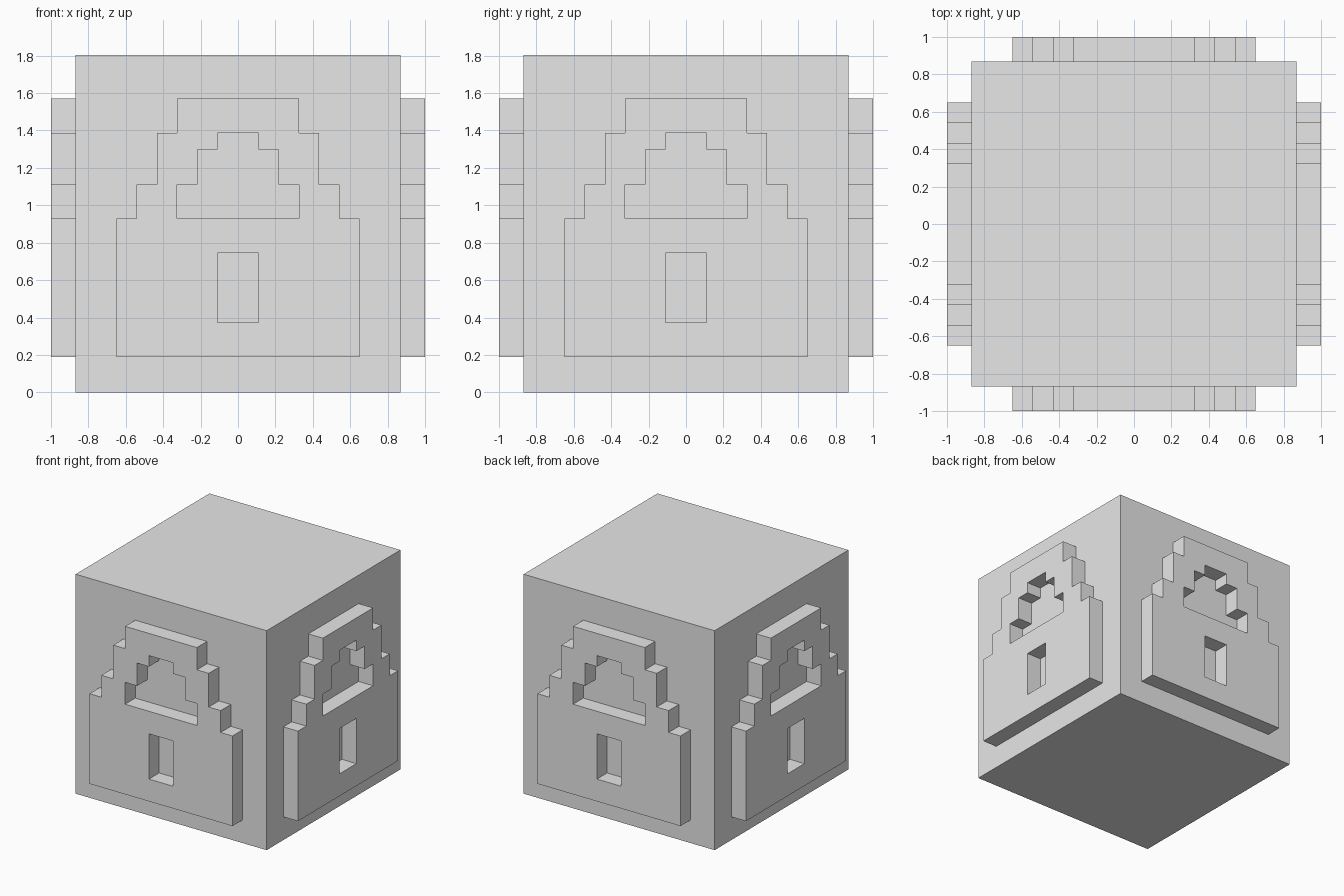
import bpy, bmesh, math
from mathutils import Matrix

if "Cube" in bpy.data.objects:
    bpy.data.objects.remove(bpy.data.objects["Cube"])

HALF, HEIGHT = 0.868, 1.803   # block half width and height
SINK = 0.86                   # emblem backs start just inside the block

grey = bpy.data.materials.new("plain grey")
grey.diffuse_color = (0.8, 0.8, 0.8, 1.0)
grey.use_nodes = True
grey.node_tree.nodes["Principled BSDF"].inputs["Base Color"].default_value = grey.diffuse_color


def stepped(base, steps):
    """Symmetric stepped outline: base height, then (half width, top) tiers going up."""
    right, z = [], base
    for half, top in steps:
        right += [(half, z), (half, top)]
        z = top
    return right + [(-x, z) for x, z in reversed(right)]


# Central block
bm = bmesh.new()
bmesh.ops.create_cube(bm, size=1.0, matrix=Matrix.Translation((0, 0, HEIGHT / 2))
                      @ Matrix.Diagonal((2 * HALF, 2 * HALF, HEIGHT, 1)))
mesh = bpy.data.meshes.new("block")
bm.to_mesh(mesh)
bm.free()
mesh.materials.append(grey)
bpy.context.collection.objects.link(bpy.data.objects.new("block", mesh))

# Padlock emblem: body outline, shackle opening and keyhole
outlines = [
    stepped(0.19, [(0.65, 0.93), (0.542, 1.11), (0.434, 1.387), (0.326, 1.57)]),
    stepped(0.93, [(0.326, 1.11), (0.217, 1.297), (0.109, 1.387)]),
    stepped(0.373, [(0.109, 0.745)]),
]
curve = bpy.data.curves.new("padlock_outline", 'CURVE')
curve.dimensions = '2D'
curve.fill_mode = 'BOTH'
curve.extrude = (1.0 - SINK) / 2
for pts in outlines:
    sp = curve.splines.new('POLY')
    sp.points.add(len(pts) - 1)
    for p, (x, z) in zip(sp.points, pts):
        p.co = (x, z, 0, 1)
    sp.use_cyclic_u = True

# Turn the filled outline into a mesh standing on the front face
helper = bpy.data.objects.new("padlock_outline", curve)
bpy.context.collection.objects.link(helper)
bpy.context.view_layer.update()
plate = bpy.data.meshes.new_from_object(
    helper.evaluated_get(bpy.context.evaluated_depsgraph_get()))
bpy.data.objects.remove(helper)
plate.transform(Matrix.Translation((0, -(1.0 + SINK) / 2, 0))
                @ Matrix.Rotation(math.pi / 2, 4, 'X'))
bm = bmesh.new()
bm.from_mesh(plate)
bmesh.ops.remove_doubles(bm, verts=bm.verts, dist=1e-4)
bmesh.ops.recalc_face_normals(bm, faces=bm.faces)
for f in bm.faces:
    f.smooth = False
bm.to_mesh(plate)
bm.free()
plate.name = "padlock_emblem"
plate.materials.clear()
plate.materials.append(grey)

# One emblem on each side
for i, side in enumerate(("front", "right", "back", "left")):
    ob = bpy.data.objects.new(side + "_padlock_emblem", plate)
    ob.rotation_euler.z = i * math.pi / 2
    bpy.context.collection.objects.link(ob)
